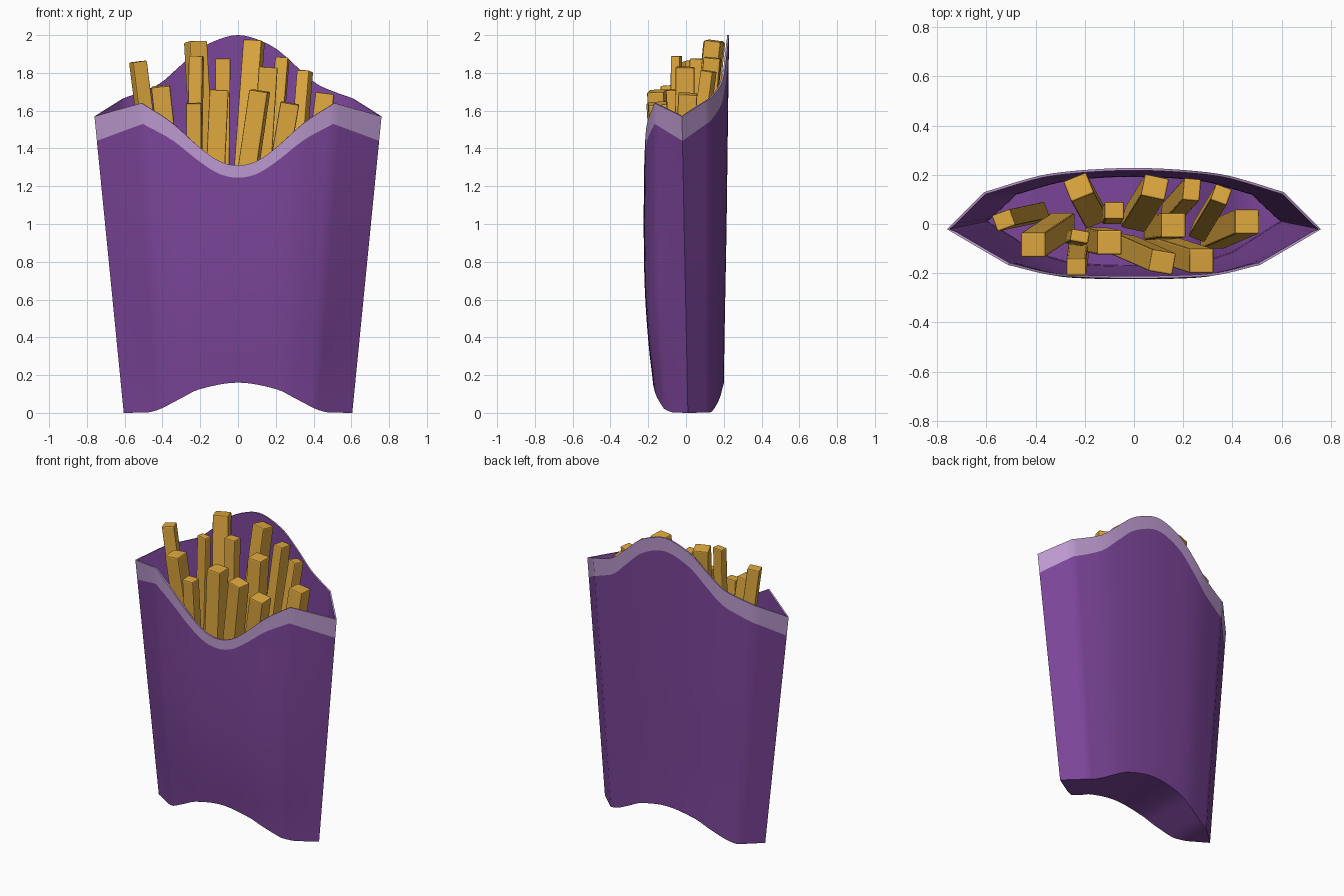
import bpy, bmesh
from mathutils import Vector, Matrix
from math import radians

if "Cube" in bpy.data.objects:
    bpy.data.objects.remove(bpy.data.objects["Cube"])


def material(name, rgb):
    m = bpy.data.materials.new(name)
    m.diffuse_color = (*rgb, 1)
    m.use_nodes = True
    m.node_tree.nodes["Principled BSDF"].inputs["Base Color"].default_value = m.diffuse_color
    return m


purple = material("purple_card", (0.2, 0.06, 0.32))
lilac = material("lilac_band", (0.5, 0.32, 0.62))
golden = material("golden_potato", (0.75, 0.4, 0.05))


def curve(keys, u):
    """Smooth curve through the keys, level at the start, straight after the last-but-one key."""
    n = len(keys)
    i = next((k for k in range(n - 1) if u <= keys[k + 1][0]), n - 2)
    (a, p), (b, q) = keys[i], keys[i + 1]
    t = (u - a) / (b - a)
    if i == n - 2:
        return p + (q - p) * t

    def slope(k):
        if k == 0:
            return 0
        lo, hi = keys[k - 1], keys[min(k + 1, n - 2)]
        return (hi[1] - lo[1]) / (hi[0] - lo[0])
    h = b - a
    return ((2*t**3 - 3*t**2 + 1) * p + (t**3 - 2*t**2 + t) * h * slope(i)
            + (3*t**2 - 2*t**3) * q + (t**3 - t**2) * h * slope(i + 1))


# Carton outlines over u = 0 (middle) to 1 (side seam)
ARCH = [(0, .16), (.33, .125), (.5, .075), (.68, .02), (.78, .002), (1, 0)]
RIM = {-1: [(0, 1.31), (.14, 1.335), (.28, 1.41), (.47, 1.54), (16/24, 1.64), (1, 1.57)],
       1: [(0, 2), (.1, 1.985), (.25, 1.93), (.4, 1.83), (.53, 1.745), (.66, 1.70),
           (19/24, 1.665), (1, 1.57)]}
BAND = {-1: [(0, .065), (16/24, .11), (1, .13)], 1: [(0, .09), (19/24, .12), (1, .13)]}
LENS = {-1: [(0, 1), (.3, .985), (.46, .93), (16/24, .73), (1, 0)],
        1: [(0, 1), (.3, .96), (.5, .88), (19/24, .62), (1, 0)]}
DEPTH = {-1: [(0, .165), (.16, .175), (.35, .197), (.65, .218), (1, .224), (1.4, .22), (2, .22)],
         1: [(0, .2), (1, .215), (2, .228)]}
COLS, ROWS = 24, 16


def point(side, u, row):
    a = abs(u)
    low, top = curve(ARCH, a), curve(RIM[side], a)
    edge = top - curve(BAND[side], a)
    z = top if row > ROWS else low + (edge - low) * row / ROWS
    seam = .01 - .02 * z
    edge_y = side * curve(DEPTH[side], z)
    y = seam + (edge_y - seam) * curve(LENS[side], a)
    return (u * (.605 + .155 * z / 1.57), y, z)


# Carton: front panel, back panel and arched base
bm = bmesh.new()
grid = {}
for side in (-1, 1):
    for c in range(-COLS, COLS + 1):
        for r in range(ROWS + 2):
            grid[side, c, r] = bm.verts.new(point(side, c / COLS, r))
for c in range(-COLS, COLS):
    for side in (-1, 1):
        for r in range(ROWS + 1):
            ring = [grid[side, c, r], grid[side, c + 1, r],
                    grid[side, c + 1, r + 1], grid[side, c, r + 1]]
            f = bm.faces.new(ring if side < 0 else ring[::-1])
            f.material_index = int(r == ROWS)
    bm.faces.new([grid[-1, c, 0], grid[1, c, 0], grid[1, c + 1, 0], grid[-1, c + 1, 0]])
bmesh.ops.remove_doubles(bm, verts=bm.verts, dist=.0005)
mesh = bpy.data.meshes.new("carton")
bm.to_mesh(mesh)
bm.free()
mesh.materials.append(purple)
mesh.materials.append(lilac)
carton = bpy.data.objects.new("carton", mesh)
bpy.context.collection.objects.link(carton)
bpy.context.view_layer.objects.active = carton
carton.select_set(True)
wall = carton.modifiers.new("wall", 'SOLIDIFY')
wall.thickness = .01
wall.offset = -1
wall.material_offset = -1   # purple inside, lilac only outside and on the rim
bpy.ops.object.modifier_apply(modifier="wall")
bpy.ops.object.shade_smooth_by_angle(angle=radians(35))

# Fries: top x, y, z, width, depth, lean of the foot in x and y, spin
FRIES = [
    (-.53, .015, 1.86, .08, .07, .14, .03, 20),
    (-.41, -.085, 1.73, .10, .10, .12, .08, 0),
    (-.225, .15, 1.965, .10, .09, .06, -.11, 22),
    (-.22, -.05, 1.89, .075, .05, -.02, -.01, -10),
    (-.235, -.175, 1.64, .08, .07, .01, .07, 0),
    (-.08, .055, 1.875, .08, .07, -.01, -.02, 0),
    (-.10, -.075, 1.71, .10, .10, -.05, .01, 0),
    (.085, .15, 1.97, .10, .09, -.08, -.13, -12),
    (.16, -.005, 1.83, .10, .10, -.07, -.01, 0),
    (.235, .14, 1.88, .07, .09, -.09, -.10, -5),
    (.355, .12, 1.81, .07, .07, -.09, -.15, -20),
    (.46, .01, 1.69, .10, .10, -.14, -.06, 0),
    (.115, -.155, 1.705, .10, .09, -.16, .07, -10),
    (.275, -.15, 1.64, .10, .10, -.19, .06, 0),
]
LENGTH = 1.1
for i, (x, y, z, w, d, dx, dy, spin) in enumerate(FRIES):
    axis = Vector((-dx, -dy, LENGTH))
    turn = Vector((0, 0, 1)).rotation_difference(axis).to_matrix().to_4x4()
    bm = bmesh.new()
    bmesh.ops.create_cube(bm, size=1, matrix=Matrix.Diagonal((w, d, axis.length, 1)))
    bmesh.ops.bevel(bm, geom=bm.edges[:], offset=.007, segments=2, profile=.5, affect='EDGES')
    bmesh.ops.transform(bm, verts=bm.verts, matrix=Matrix.Translation(Vector((x, y, z)) - axis / 2)
                        @ turn @ Matrix.Rotation(radians(spin), 4, 'Z'))
    mesh = bpy.data.meshes.new(f"fry_{i + 1}")
    bm.to_mesh(mesh)
    bm.free()
    mesh.materials.append(golden)
    fry = bpy.data.objects.new(f"fry_{i + 1}", mesh)
    bpy.context.collection.objects.link(fry)
